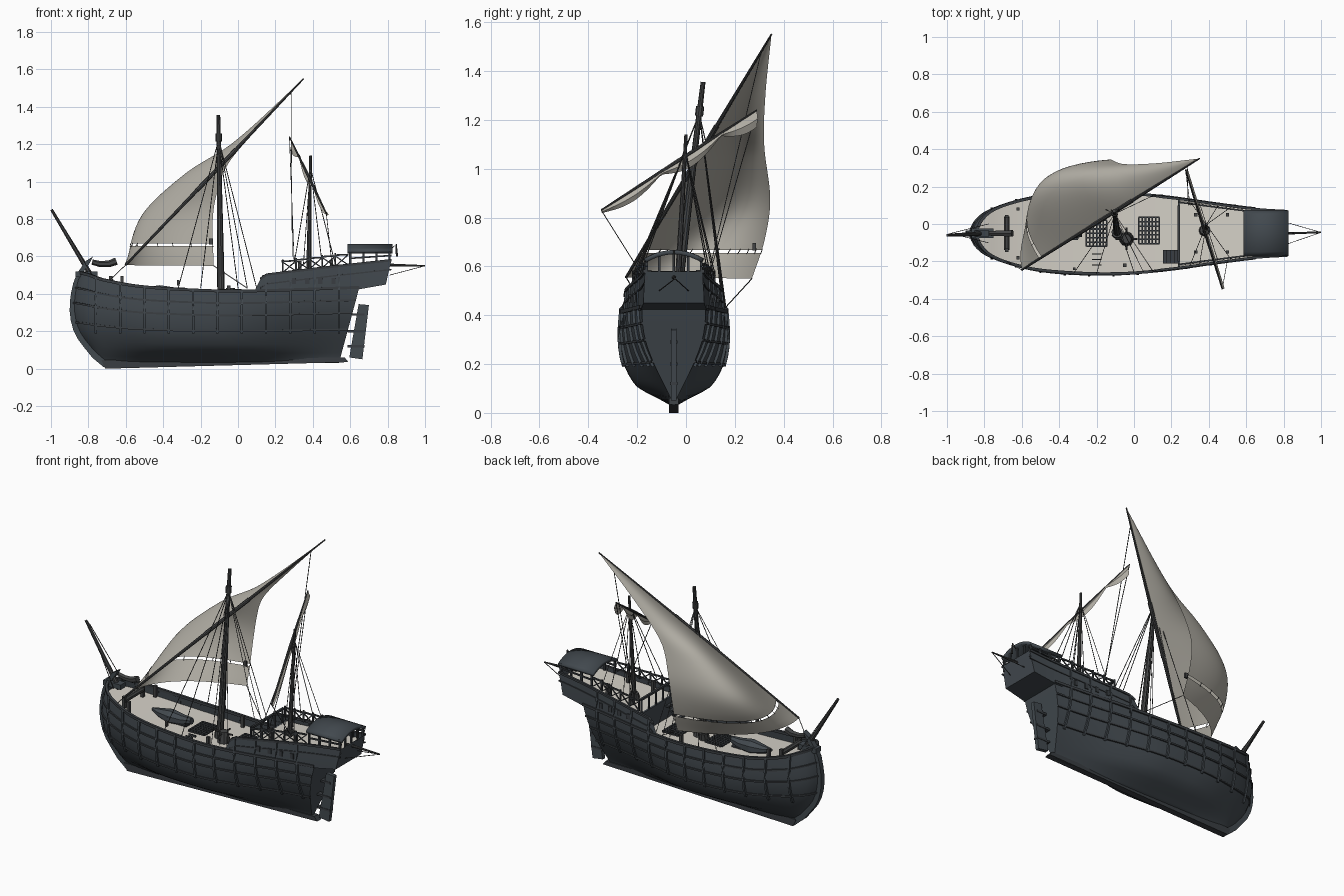
import bpy, bmesh, math
from mathutils import Vector as V

if "Cube" in bpy.data.objects:
    bpy.data.objects.remove(bpy.data.objects["Cube"])

C = -0.05  # centreline of the hull in y


def material(name, r, g, b):
    m = bpy.data.materials.new(name)
    m.diffuse_color = (r, g, b, 1)
    m.use_nodes = True
    m.node_tree.nodes["Principled BSDF"].inputs["Base Color"].default_value = m.diffuse_color
    return m


HULL = material("slate hull", .055, .067, .078)
TRIM = material("dark trim", .042, .048, .054)
SPAR = material("dark spar", .055, .057, .058)
SAIL = material("canvas", .45, .43, .38)
DECK = material("pale deck", .66, .63, .57)


# ---------- helpers ----------
def finish(name, bm, mat, angle=35):
    bmesh.ops.recalc_face_normals(bm, faces=bm.faces)
    me = bpy.data.meshes.new(name)
    bm.to_mesh(me)
    bm.free()
    me.materials.append(mat)
    o = bpy.data.objects.new(name, me)
    bpy.context.collection.objects.link(o)
    bpy.ops.object.select_all(action='DESELECT')
    o.select_set(True)
    bpy.context.view_layer.objects.active = o
    bpy.ops.object.shade_smooth_by_angle(angle=math.radians(angle))
    return o


def grid(bm, rows):
    vs = [[bm.verts.new(p) for p in r] for r in rows]
    for a, b in zip(vs, vs[1:]):
        for i in range(len(a) - 1):
            bm.faces.new((a[i], a[i + 1], b[i + 1], b[i]))


def sheet(name, rows, mat):
    bm = bmesh.new()
    grid(bm, rows)
    return finish(name, bm, mat)


def tubes(name, items, mat, sides=6):
    """items: (points, start radius, end radius)"""
    bm = bmesh.new()
    for pts, r0, r1 in items:
        pts = [V(p) for p in pts]
        rings = []
        for i, p in enumerate(pts):
            d = pts[min(i + 1, len(pts) - 1)] - pts[max(i - 1, 0)]
            q = d.to_track_quat('Z', 'Y')
            r = r0 + (r1 - r0) * i / (len(pts) - 1)
            rings.append([bm.verts.new(p + q @ V((r * math.cos(a), r * math.sin(a), 0)))
                          for a in [math.tau * (k + .5) / sides for k in range(sides)]])
        for a, b in zip(rings, rings[1:]):
            for k in range(sides):
                bm.faces.new((a[k], a[(k + 1) % sides], b[(k + 1) % sides], b[k]))
        bm.faces.new(rings[0])
        bm.faces.new(rings[-1])
    return finish(name, bm, mat)


def boxes(name, items, mat):
    bm = bmesh.new()
    for x, y, z, sx, sy, sz in items:
        for v in bmesh.ops.create_cube(bm, size=1)['verts']:
            v.co = V((x + v.co.x * sx, y + v.co.y * sy, z + v.co.z * sz))
    return finish(name, bm, mat)


def plate(name, outline, half, mat):
    bm = bmesh.new()
    f = bm.faces.new([bm.verts.new((x, C - half, z)) for x, z in outline])
    r = bmesh.ops.extrude_face_region(bm, geom=[f])['geom']
    for v in [e for e in r if isinstance(e, bmesh.types.BMVert)]:
        v.co.y = C + half
    return finish(name, bm, mat)


def lin(t, x):
    for (x0, y0), (x1, y1) in zip(t, t[1:]):
        if x <= x1:
            return y0 + (y1 - y0) * max(0, (x - x0) / (x1 - x0))
    return t[-1][1]


def cub(t, x):
    x = min(max(x, t[0][0]), t[-1][0])
    n = len(t)
    m = [(t[min(i + 1, n - 1)][1] - t[max(i - 1, 0)][1]) /
         (t[min(i + 1, n - 1)][0] - t[max(i - 1, 0)][0]) for i in range(n)]
    i = next(k for k in range(n - 1) if x <= t[k + 1][0])
    h = t[i + 1][0] - t[i][0]
    s = (x - t[i][0]) / h
    return ((2*s**3 - 3*s*s + 1) * t[i][1] + (s**3 - 2*s*s + s) * h * m[i]
            + (3*s*s - 2*s**3) * t[i + 1][1] + (s**3 - s*s) * h * m[i + 1])


# ---------- hull shape ----------
BOW = [(.02, -.70), (.06, -.75), (.1, -.785), (.2, -.855), (.32, -.882), (.45, -.868), (.53, -.84)]
SHEER = [(-.9, .525), (-.8, .505), (-.7, .475), (-.5, .44), (-.2, .42), (.05, .415), (.66, .435)]
CASTLE = [(.09, .42), (.13, .5), (.25, .515), (.5, .545), (.82, .58)]
PLAN = [(0, 0), (.02, .06), (.06, .112), (.15, .165), (.25, .2), (.4, .218), (.55, .217),
        (.7, .195), (.85, .16), (1, .13), (1.13, .118)]
MID = [(.03, .06), (.06, .3), (.1, .65), (.14, .8), (.2, .93), (.3, 1), (.4, .98), (.55, .9)]
AFT = [(.03, .05), (.06, .1), (.1, .25), (.2, .62), (.3, .9), (.4, 1), (.6, .95)]
FORE = [(.03, .08), (.1, .5), (.2, .8), (.3, .97), (.4, 1.02), (.55, 1.04)]


def stern_x(z): return .545 + (min(z, .43) - .05) * .27


def ease(t):
    t = min(max(t, 0), 1)
    return t * t * (3 - 2 * t)


def width(f, z):
    a, b = ease((f - .5) / .5), ease(1 - f / .35)
    return max(0, cub(PLAN, f)) * (cub(MID, z) * (1 - a - b) + cub(AFT, z) * a + cub(FORE, z) * b)


def at(f, z):  # x and half width at length fraction f
    x0 = cub(BOW, z)
    return x0 + (stern_x(z) - x0) * f, width(f, z)


def side(x, z):  # half width at x
    x0 = cub(BOW, z)
    return width((x - x0) / (stern_x(z) - x0), z)


def sheer(f): return cub(SHEER, -.84 + 1.49 * f)


fs = [(i / 44) ** 1.5 for i in range(45)]
rows = []
for f in fs:
    zs = [.03 + (sheer(f) - .03) * (j / 14) ** 1.3 for j in range(15)]
    p = [at(f, z) + (z,) for z in zs]
    rows.append([(x, C - w, z) for x, w, z in p[::-1]] + [(x, C + w, z) for x, w, z in p])
sheet("hull", rows, HULL)
sheet("transom", [[rows[-1][j], rows[-1][-1 - j]] for j in range(15)], HULL)

# aft castle sides, counter and stern face
rows = []
for k in range(19):
    r = []
    for j in range(5):
        x = .09 + .73 * k / 18
        lo = .42 + max(0, x - .645) * .17
        z = lo + (lin(CASTLE, x) - lo) * j / 4
        x = .09 + (.70 + .03 * j / 4) * k / 18
        r.append((x, side(x, z) + .004, z))
    rows.append(r)
for s, n in ((-1, "starboard"), (1, "port")):
    sheet("castle_side_" + n, [[(x, C + s * y, z) for x, y, z in r] for r in rows], HULL)
sheet("counter", [[(r[0][0], C + s * r[0][1], r[0][2]) for s in (-1, 1)] for r in rows[13:]], HULL)
sheet("stern_face", [[(x, C + s * y, z) for s in (-1, 1)] for x, y, z in rows[-1]], HULL)

# keel, stem, rudder
plate("keel", [(-.71, 0), (.59, .035), (.57, .06), (-.73, .045)], .02, TRIM)
zz = [.02 + .05 * i for i in range(11)]
plate("stem", [(cub(BOW, z) - .018, z - .012) for z in zz] + [(-.815, .575), (-.775, .6), (-.79, .57)]
      + [(cub(BOW, z) + .02, z) for z in zz[::-1]], .016, HULL)
plate("rudder", [(.595, .06), (.665, .05), (.70, .34), (.645, .345)], .012, HULL)
boxes("rudder_irons", [(.63, C, z, .09, .03, .012) for z in (.12, .2, .29)], TRIM)

# wales, ribs and rails, both sides
wales, ribs = [], []
for s in (-1, 1):
    for base in (.2, .285, .35, .415):
        path = []
        for f in fs:
            z = base + (sheer(f) - .415) * (base / .415)
            x, w = at(f, z)
            path.append((x, C + s * (w + .002), z))
        r = .011 if base > .4 else .007
        wales.append((path, r, r))
    for dz, r in ((0, .009), (-.05, .005)):
        xs = [.12 + .035 * i for i in range(21)]
        wales.append(([(x, C + s * (side(x, lin(CASTLE, x) + dz) + .005), lin(CASTLE, x) + dz) for x in xs], r, r))
    for i in range(11):
        x = -.76 + .13 * i
        top = lin(CASTLE, x) if x > .1 else cub(SHEER, x)
        zs = [.19 + (top - .19) * k / 6 for k in range(7)]
        ribs.append(([(x, C + s * (side(x, z) + .005), z) for z in zs], .009, .008))
tubes("wales_and_rails", wales, TRIM, 4)
tubes("hull_ribs", ribs, HULL, 4)
boxes("castle_ports", [(x, C + s * (side(x, .47) + .004), .468, .022, .012, .032)
                       for x in (.3, .37, .44, .51) for s in (-1, 1)], TRIM)

# decks
xs = [-.835 + .0371 * i for i in range(41)]
sheet("main_deck", [[(x, C + s * (side(x, cub(SHEER, x) - .05) - .004), cub(SHEER, x) - .05) for s in (-1, 1)]
                    for x in xs if x < .645], DECK)
sheet("quarter_deck", [[(x, C + s * (side(x, .52) - .004), lin(CASTLE, x) - .025) for s in (-1, 1)]
                       for x in (.24, .4, .6, .8)], DECK)
boxes("castle_bulkhead", [(.24, C, .43, .012, 2 * side(.24, .45), .12)], HULL)

# poop roof on posts
roof = sheet("poop_roof", [[(x, C + .125 * u / 5 * (1 - (x - .585) * .1), .667 - .035 * (u / 5) ** 2)
                            for u in range(-5, 6)] for x in (.585, .7, .825)], HULL)
m = roof.modifiers.new("thickness", 'SOLIDIFY')
m.thickness = .018
posts = [([(x, C + s * .112, .545), (x, C + s * .112, .635)], .008, .008) for x in (.6, .67, .74, .81) for s in (-1, 1)]
posts += [([(.81, C + y, .57), (.81, C + y, .65)], .007, .007) for y in (-.06, 0, .06)]
posts += [([(.6, C + s * .115, .59), (.82, C + s * .112, .605)], .006, .006) for s in (-1, 1)]
tubes("poop_posts", posts, TRIM, 4)

# braced railing around the quarter deck
rail = []
for s in (-1, 1):
    def rp(x, h): return (x, C + s * (side(x, .53) - .012), lin(CASTLE, x) + h)
    for i in range(5):
        x, x2 = .24 + .07 * i, .31 + .07 * i
        rail += [([rp(x, 0), rp(x, .07)], .006, .006), ([rp(x, .06), rp(x2, .055)], .006, .006),
                 ([rp(x, 0), rp(x2, .055)], .004, .004), ([rp(x2, 0), rp(x, .055)], .004, .004)]
for i in range(5):
    y = C - .14 + .07 * i
    rail.append(([(.24, y, .49), (.24, y, .58)], .006, .006))
rail.append(([(.24, C - .15, .575), (.24, C + .15, .575)], .009, .009))
tubes("quarter_deck_railing", rail, TRIM, 4)

# deck fittings
bars = []
for cx, cy, sx, sy in ((-.2, C, .055, .07), (.08, -.035, .055, .07), (-.33, C, .03, .03)):
    z = .39 if cx < 0 else .385
    for k in range(7):
        t = -1 + k / 3
        bars += [([(cx + t * sx, cy - sy, z), (cx + t * sx, cy + sy, z)], .006, .006),
                 ([(cx - sx, cy + t * sy, z), (cx + sx, cy + t * sy, z)], .006, .006)]
tubes("hatch_gratings", bars, TRIM, 4)
tubes("capstan", [([(-.04, -.08, .36), (-.04, -.08, .43)], .04, .025),
                  ([(-.1, -.08, .42), (.02, -.08, .42)], .005, .005),
                  ([(-.04, -.14, .42), (-.04, -.02, .42)], .005, .005)], SPAR, 10)
tubes("ship_boat", [([(-.55, C, .42), (-.5, C, .41), (-.42, C, .405)], .008, .045),
                    ([(-.42, C, .405), (-.34, C, .405), (-.28, C, .415)], .045, .02)], HULL, 8)
tubes("windlass", [([(-.68, C - .09, .47), (-.68, C + .09, .47)], .016, .016)], SPAR, 8)
boxes("bitts", [(x, C + s * y, z, .018, .018, .07) for x, y, z in
                ((-.68, .09, .46), (-.62, .13, .46), (.33, .1, .54), (.5, .1, .55), (-.05, .17, .41)) for s in (-1, 1)], SPAR)
boxes("stairs", [(.165 + .02 * i, -.175, .38 + .022 * i, .02, .07, .012) for i in range(5)]
      + [(-.2, -.19 + d, .39, .05, .006, .012) for d in (-.03, 0, .03)], TRIM)
tubes("bow_scroll", [([(-.78, C, .57), (-.74, C, .56), (-.69, C, .56), (-.65, C, .575)], .014, .02)], SPAR, 6)
boxes("bow_block", [(-.81, C, .505, .12, .05, .03)], HULL)

# masts and spars
M0, M1 = V((-.09, C, .36)), V((-.105, .07, 1.355))
Z0, Z1 = V((.378, -.035, .5)), V((.388, .0, 1.14))
Y0, Y1 = V((-.6, -.245, .555)), V((.35, .35, 1.55))
N0, N1 = V((.472, -.347, .83)), V((.275, .29, 1.24))
tubes("main_mast", [([M0, M1], .021, .010), ([M0, M0.lerp(M1, .05)], .03, .03),
                    ([M0.lerp(M1, .86), M0.lerp(M1, .9)], .017, .017)], SPAR, 10)
tubes("mizzen_mast", [([Z0, Z1], .014, .007), ([Z0, Z0.lerp(Z1, .05)], .032, .026)], SPAR, 10)
tubes("main_yard", [([Y0, Y0.lerp(Y1, .62)], .006, .012), ([Y0.lerp(Y1, .4), Y1], .012, .004)], SPAR, 8)
tubes("mizzen_yard", [([N0, N0.lerp(N1, .5)], .004, .008), ([N0.lerp(N1, .5), N1], .008, .003)], SPAR, 8)
tubes("bowsprit", [([(-.775, C, .48), (-.997, C - .01, .85)], .015, .008)], SPAR, 8)
tubes("stern_boomkin", [([(.78, C, .555), (1, -.045, .55)], .009, .004)], SPAR, 8)
tubes("stern_lantern", [([(.82, C, .64), (.845, C, .665), (.85, C, .6)], .003, .006)], SPAR, 6)

# lateen main sail with a laced lower strip
LX = [(.55, -.13), (.8, -.135), (.95, -.11), (1.1, -.05), (1.3, .12), (1.55, .35)]
LY = [(.55, .27), (.7, .32), (.87, .345), (1.1, .32), (1.3, .325), (1.55, .35)]
BELLY = [(.55, .15), (.7, .24), (.85, .26), (1.05, .17), (1.2, .06), (1.55, 0)]


def sail_row(z):
    a = Y0.lerp(Y1, max(0, (z - .555) / .995))
    b, k = V((cub(LX, z), cub(LY, z), z)), max(0, cub(BELLY, z))
    return [a.lerp(b, s) + V((-k, k * .3, 0)) * 4 * s * (1 - s) for s in [i / 20 for i in range(21)]]


sheet("main_sail", [sail_row(.668 + .877 * i / 30) for i in range(31)], SAIL)
sheet("main_sail_lower_strip", [sail_row(.55 + .105 * i / 5) for i in range(6)], SAIL)
tubes("sail_lacing", [([a, b], .002, .002) for a, b in zip(sail_row(.65)[::2], sail_row(.672)[::2])], SPAR, 4)

# brailed mizzen sail hanging from its yard
rows = []
for i in range(41):
    t = i / 40
    p = N0.lerp(N1, t)
    d = .012 + .06 * abs(math.sin(2.6 * math.pi * t)) * (.5 + .5 * t)
    rows.append([p, p + V((.012, .004, -d * .5)), p + V((.004, 0, -d))])
sheet("mizzen_sail", rows, SAIL)

# rigging lines
lines = []
mt, zt = M0.lerp(M1, .87), Z0.lerp(Z1, .9)
for s in (-1, 1):
    lines += [(mt, (x, C + s * side(x, .42), .43)) for x in (-.32, -.2, .0, .05, .1)]
    lines += [(zt, (x, C + s * side(x, .53), .56)) for x in (.3, .35, .45, .52)]
    lines += [((1, -.045, .55), (.81, C + s * .06, .5)), ((-.98, C, .83), (-.78, C + s * .05, .5))]
lines += [(Y0.lerp(Y1, .93), (.29, .1, .6)), (N0, (.5, -.19, .58)), (N1, (.3, .1, .58)),
          ((-.13, .27, .55), (.05, .16, .43)), (Y0, (-.7, -.19, .46)), (mt, Y0.lerp(Y1, .55))]
tubes("rigging", [([a, b], .0022, .0022) for a, b in lines], SPAR, 4)
boxes("rigging_blocks", [(-.32, C - .19, .46, .014, .014, .03), (-.145, .28, .68, .02, .014, .03)], SPAR)
